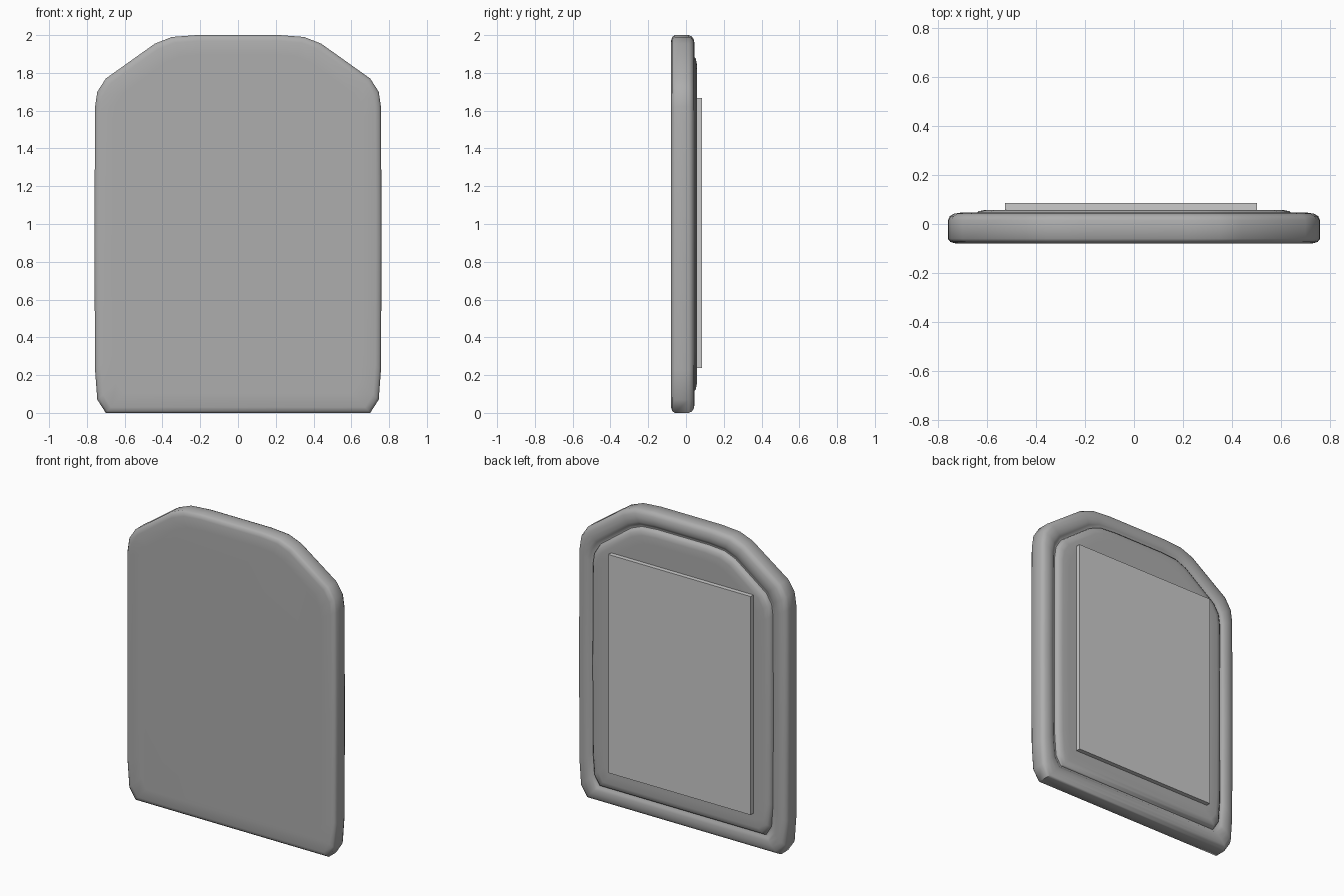
import bpy, bmesh, math

cube = bpy.data.objects.get("Cube")
if cube:
    bpy.data.objects.remove(cube)


def material(name, value):
    m = bpy.data.materials.new(name)
    m.use_nodes = True
    colour = (value, value, value, 1)
    m.diffuse_color = colour
    m.node_tree.nodes["Principled BSDF"].inputs["Base Color"].default_value = colour
    return m


def finish(bm, name, mat):
    bmesh.ops.recalc_face_normals(bm, faces=bm.faces)
    mesh = bpy.data.meshes.new(name)
    bm.to_mesh(mesh)
    bm.free()
    mesh.materials.append(mat)
    obj = bpy.data.objects.new(name, mesh)
    bpy.context.collection.objects.link(obj)
    return obj


grey = material("mid grey", 0.42)
pale = material("pale grey", 0.6)

# Panel outline, right half from bottom to top, then mirrored
half = [(0.70, 0), (0.745, 0.07), (0.757, 0.23), (0.76, 0.9), (0.757, 1.62),
        (0.745, 1.70), (0.70, 1.77), (0.44, 1.955), (0.35, 1.99), (0.22, 2.0)]
outline = half + [(-x, z) for x, z in reversed(half)]

# Cross-section as (inset, depth): front face, rounded rim, groove, raised back
section = [(0.10, -0.08), (0.03, -0.079), (0.01, -0.073), (0, -0.06),
           (0, 0.015), (0.008, 0.032), (0.025, 0.042), (0.05, 0.046),
           (0.075, 0.044), (0.09, 0.036), (0.10, 0.027), (0.108, 0.027),
           (0.112, 0.04), (0.125, 0.052), (0.15, 0.057), (0.20, 0.057)]

bm = bmesh.new()
rings = []
for inset, y in section:
    sx, sz = 1 - inset / 0.76, 1 - inset
    rings.append([bm.verts.new((x * sx, y, 1 + (z - 1) * sz)) for x, z in outline])
for a, b in zip(rings, rings[1:]):
    for i in range(len(a)):
        j = (i + 1) % len(a)
        bm.faces.new((a[i], a[j], b[j], b[i]))
bm.faces.new(rings[0])
bm.faces.new(rings[-1])
body = finish(bm, "padded_panel", grey)
bpy.context.view_layer.objects.active = body
body.select_set(True)
bpy.ops.object.shade_smooth_by_angle(angle=math.radians(50))

# Flat plate fixed to the back
bm = bmesh.new()
bmesh.ops.create_cube(bm, size=1)
for v in bm.verts:
    v.co = (-0.0125 + v.co.x * 1.03, 0.066 + v.co.y * 0.04, 0.953 + v.co.z * 1.43)
finish(bm, "back_plate", pale)
